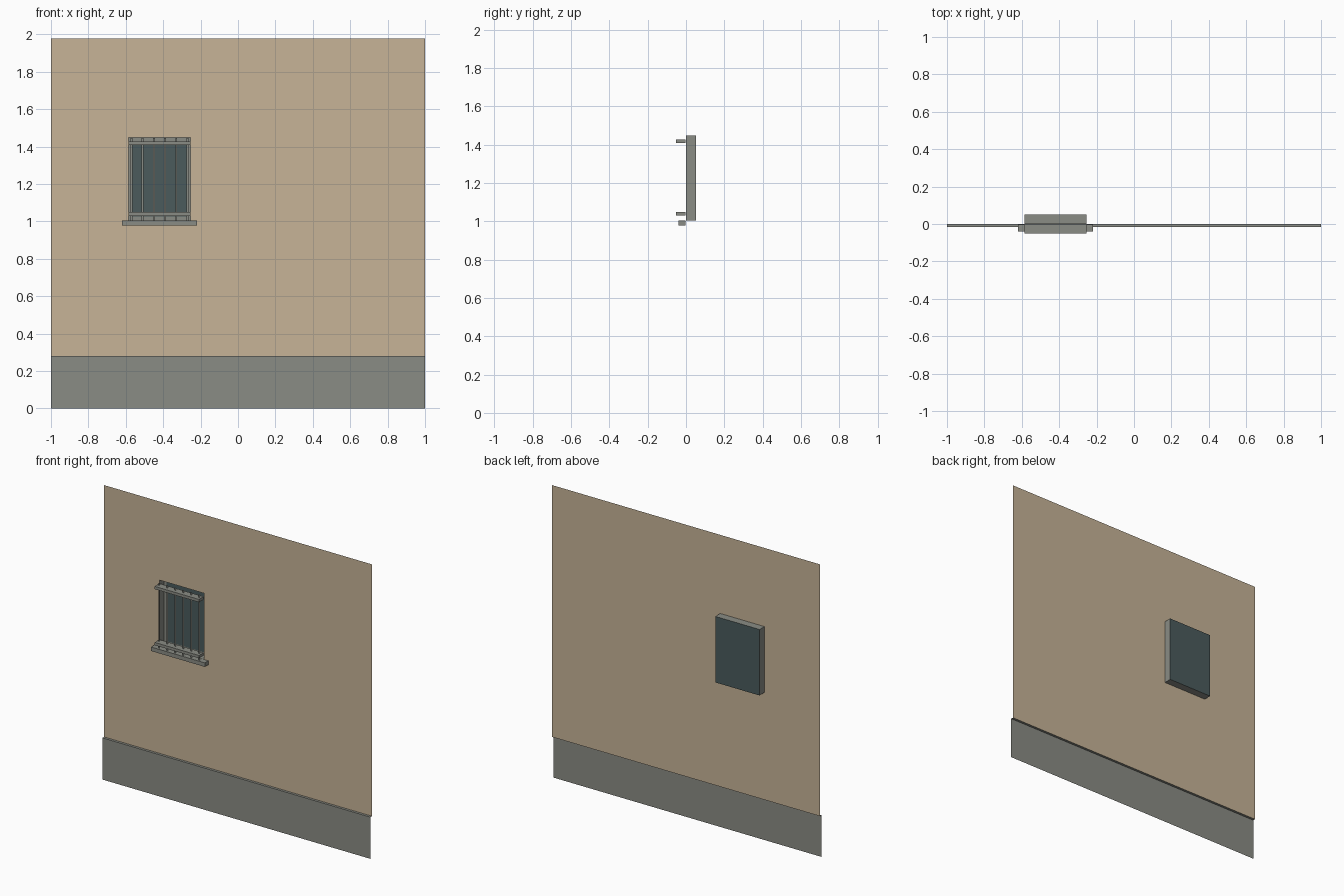
import bpy, bmesh
from mathutils import Vector

cube = bpy.data.objects.get("Cube")
if cube:
    bpy.data.objects.remove(cube, do_unlink=True)


def material(name, r, g, b):
    m = bpy.data.materials.new(name)
    m.use_nodes = True
    m.diffuse_color = (r, g, b, 1)
    bsdf = next(n for n in m.node_tree.nodes if n.type == "BSDF_PRINCIPLED")
    bsdf.inputs["Base Color"].default_value = (r, g, b, 1)
    bsdf.inputs["Roughness"].default_value = 0.9
    return m


PLASTER = material("tan plaster", 0.57, 0.455, 0.31)
STONE = material("grey stone", 0.255, 0.263, 0.233)
GLASS = material("dark glass", 0.069, 0.105, 0.107)


def finish(name, bm, mat):
    bmesh.ops.remove_doubles(bm, verts=bm.verts, dist=0.0001)
    me = bpy.data.meshes.new(name)
    bm.to_mesh(me)
    bm.free()
    me.materials.append(mat)
    ob = bpy.data.objects.new(name, me)
    bpy.context.collection.objects.link(ob)
    return ob


def quad(bm, *points):
    bm.faces.new([bm.verts.new(p) for p in points])


def front_quad(bm, x0, x1, z0, z1, y):
    quad(bm, (x0, y, z0), (x1, y, z0), (x1, y, z1), (x0, y, z1))


def ring(bm, outer, inner, y):
    """Flat rectangular ring facing the front, between two rectangles."""
    a0, a1, c0, c1 = outer
    b0, b1, d0, d1 = inner
    front_quad(bm, a0, b0, c0, c1, y)
    front_quad(bm, b1, a1, c0, c1, y)
    front_quad(bm, b0, b1, c0, d0, y)
    front_quad(bm, b0, b1, d1, c1, y)


def box(name, x0, x1, y0, y1, z0, z1, mat):
    bm = bmesh.new()
    bmesh.ops.create_cube(bm, size=1)
    lo, hi = Vector((x0, y0, z0)), Vector((x1, y1, z1))
    for v in bm.verts:
        v.co = (lo + hi) / 2 + v.co * (hi - lo)
    return finish(name, bm, mat)


# Main dimensions
L, R, B, T = -0.585, -0.255, 1.004, 1.449     # window opening
DEPTH = 0.052
BASE_TOP, BASE_Y = 0.281, -0.017
WALL_TOP = 1.979

# Plaster wall sheet with the window opening
bm = bmesh.new()
ring(bm, (-1, 1, BASE_TOP, WALL_TOP), (L, R, B, T), 0)
finish("wall", bm, PLASTER)

# Projecting plinth with its narrow top ledge
bm = bmesh.new()
front_quad(bm, -1, 1, 0, BASE_TOP, BASE_Y)
quad(bm, (-1, BASE_Y, BASE_TOP), (1, BASE_Y, BASE_TOP), (1, 0, BASE_TOP), (-1, 0, BASE_TOP))
finish("plinth", bm, STONE)

# Window reveal running back from the opening
bm = bmesh.new()
corners = [(L, B), (R, B), (R, T), (L, T)]
for i, (xa, za) in enumerate(corners):
    xb, zb = corners[(i + 1) % 4]
    quad(bm, (xa, 0, za), (xb, 0, zb), (xb, DEPTH, zb), (xa, DEPTH, za))
finish("window_reveal", bm, STONE)

# Glass and the flat frame in front of it
bm = bmesh.new()
front_quad(bm, L, R, B, T, DEPTH)
finish("window_glass", bm, GLASS)
bm = bmesh.new()
w = 0.021
ring(bm, (L, R, B, T), (L + w, R - w, B + w, T - w), DEPTH - 0.006)
finish("window_frame", bm, STONE)

# Sill and the two grille rails
box("window_sill", -0.62, -0.22, -0.04, -0.002, 0.977, B, STONE)
for name, z in (("lower_rail", 1.03), ("upper_rail", 1.408)):
    box(name, L, R, -DEPTH, -0.002, z, z + 0.019, STONE)

# Thin flat upright bars
bm = bmesh.new()
for i in range(6):
    x = (L + R) / 2 + (i - 2.5) * 0.06
    front_quad(bm, x - 0.005, x + 0.005, B, T - 0.004, -0.027)
finish("window_bars", bm, STONE)
